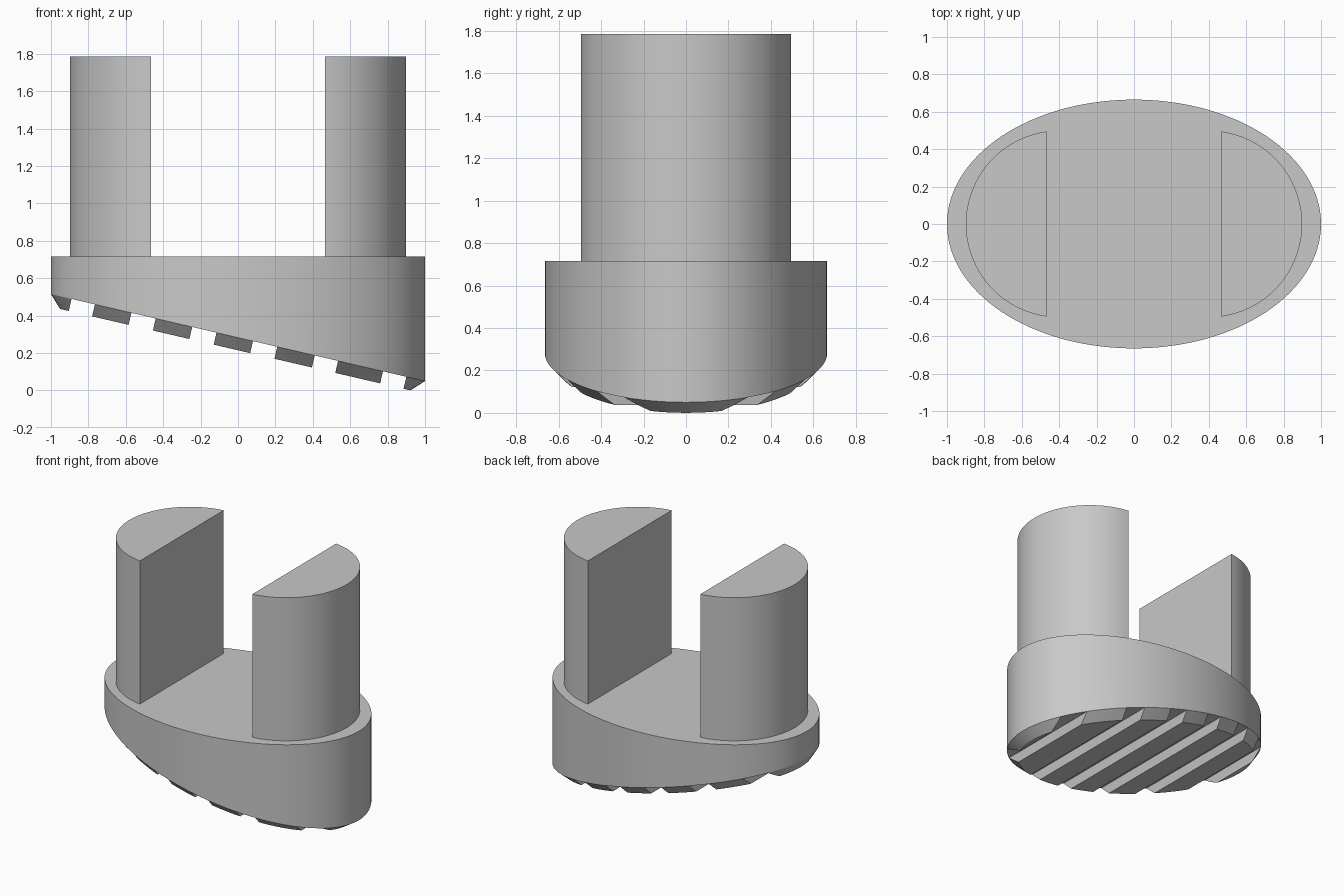
import bpy, bmesh
from math import cos, sin, pi, atan2, acos, radians
from mathutils import Vector, Matrix

cube = bpy.data.objects.get("Cube")
if cube:
    bpy.data.objects.remove(cube, do_unlink=True)

GREY = (0.58, 0.58, 0.58)
mat = bpy.data.materials.new("plain grey")
mat.use_nodes = True
mat.diffuse_color = (*GREY, 1)
mat.node_tree.nodes["Principled BSDF"].inputs["Base Color"].default_value = (*GREY, 1)

SEG = 128
A, B = 1.0, 0.665                    # base ellipse half-axes
TOP, LOW, HIGH = 0.715, 0.05, 0.515  # flat top and both ends of the sloping sole
MID = (LOW + HIGH) / 2
SLOPE = (LOW - HIGH) / 2
ANGLE = atan2(-SLOPE, 1)
DEPTH, INSET = 0.066, 0.065          # tread height and chamfer


def ellipse(a, b):
    return [(a * cos(2 * pi * i / SEG), b * sin(2 * pi * i / SEG)) for i in range(SEG)]


def loft(bm, lower, upper):
    """Closed solid between two matching rings of points."""
    lo = [bm.verts.new(p) for p in lower]
    up = [bm.verts.new(p) for p in upper]
    bm.faces.new(lo[::-1])
    bm.faces.new(up)
    n = len(lo)
    for i in range(n):
        j = (i + 1) % n
        bm.faces.new((lo[i], lo[j], up[j], up[i]))


def finish(name, bm):
    bmesh.ops.recalc_face_normals(bm, faces=bm.faces[:])
    mesh = bpy.data.meshes.new(name)
    bm.to_mesh(mesh)
    bm.free()
    mesh.materials.append(mat)
    ob = bpy.data.objects.new(name, mesh)
    bpy.context.collection.objects.link(ob)
    bpy.ops.object.select_all(action='DESELECT')
    ob.select_set(True)
    bpy.context.view_layer.objects.active = ob
    bpy.ops.object.shade_smooth_by_angle(angle=radians(25))
    return ob


# Oval base with a sloping underside
bm = bmesh.new()
ring = ellipse(A, B)
loft(bm, [(x, y, MID + SLOPE * x) for x, y in ring], [(x, y, TOP) for x, y in ring])
finish("base", bm)

# Two uprights, each a circular segment with its flat side inward
RADIUS, CENTRE, FLAT, HEIGHT = 0.499, 0.4, 0.465, 1.785
half = acos((FLAT - CENTRE) / RADIUS)
arc = [(CENTRE + RADIUS * cos(half * t / 32), RADIUS * sin(half * t / 32))
       for t in range(-32, 33)]
for name, side in (("left_upright", 1), ("right_upright", -1)):
    bm = bmesh.new()
    loft(bm, [(side * x, y, TOP) for x, y in arc], [(side * x, y, HEIGHT) for x, y in arc])
    finish(name, bm)

# Chamfered treads under the sole, sliced from one oval slab
LONG = A / cos(ANGLE)
treads = [(-2, -0.89), (-0.765, -0.57), (-0.44, -0.245), (-0.115, 0.08),
          (0.21, 0.41), (0.535, 0.775), (0.9, 2)]
tilt = Matrix.Translation((0, 0, MID)) @ Matrix.Rotation(ANGLE, 4, 'Y')
for n, (start, end) in enumerate(treads, 1):
    bm = bmesh.new()
    loft(bm, [(x, y, -DEPTH) for x, y in ellipse(LONG - INSET, B - INSET)],
         [(x, y, 0) for x, y in ellipse(LONG, B)])
    for edge, side in ((start, -1), (end, 1)):
        cut = bmesh.ops.bisect_plane(
            bm, geom=bm.verts[:] + bm.edges[:] + bm.faces[:],
            plane_co=Vector((edge / cos(ANGLE), 0, 0)),
            plane_no=Vector((side, 0, 0)), clear_outer=True)
        rim = [e for e in cut["geom_cut"] if isinstance(e, bmesh.types.BMEdge)]
        if rim:
            bmesh.ops.holes_fill(bm, edges=rim, sides=0)
    bm.transform(tilt)
    finish(f"tread_{n}", bm)
